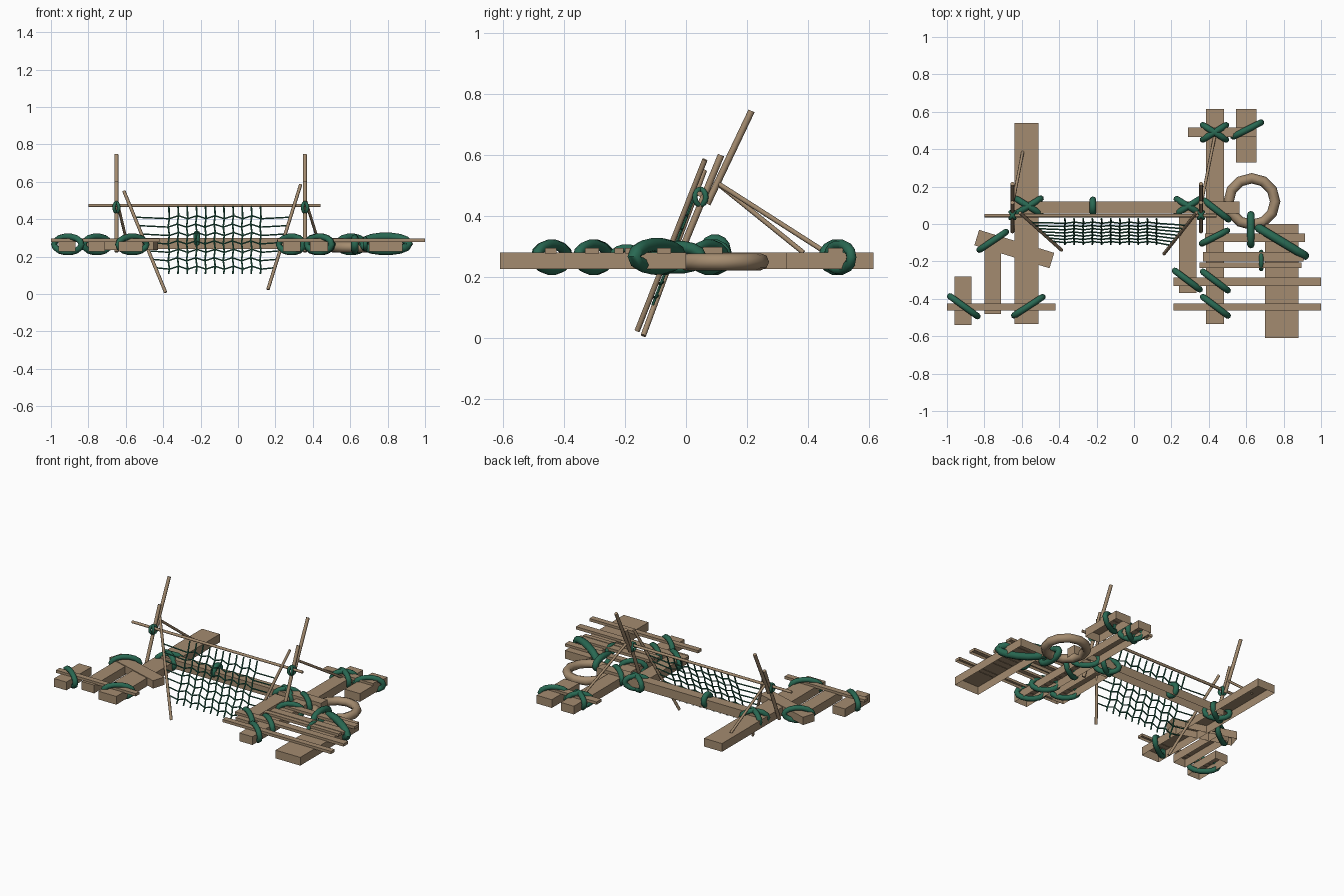
import bpy, bmesh
from math import pi, sin, cos, radians
from mathutils import Vector, Matrix

if "Cube" in bpy.data.objects:
    bpy.data.objects.remove(bpy.data.objects["Cube"])


def material(name, rgb):
    m = bpy.data.materials.new(name)
    m.diffuse_color = (*rgb, 1)
    m.use_nodes = True
    m.node_tree.nodes["Principled BSDF"].inputs["Base Color"].default_value = m.diffuse_color
    return m


WOOD = material("wood", (0.37, 0.26, 0.16))
ROPE = material("rope", (0.022, 0.14, 0.085))


def finish(bm, name, mat, smooth=False):
    me = bpy.data.meshes.new(name)
    bmesh.ops.recalc_face_normals(bm, faces=bm.faces[:])
    bm.to_mesh(me)
    bm.free()
    me.materials.append(mat)
    ob = bpy.data.objects.new(name, me)
    bpy.context.collection.objects.link(ob)
    if smooth:
        bpy.ops.object.select_all(action='DESELECT')
        ob.select_set(True)
        bpy.context.view_layer.objects.active = ob
        bpy.ops.object.shade_smooth_by_angle(angle=radians(50))
    return ob


def plank(name, x0, x1, y0, y1, z0=0.227, z1=0.281, angle=0):
    """Timber with an open underside."""
    bm = bmesh.new()
    c = Vector(((x0 + x1) / 2, (y0 + y1) / 2, (z0 + z1) / 2))
    m = Matrix.Translation(c) @ Matrix.Rotation(radians(angle), 4, 'Z') \
        @ Matrix.Diagonal((x1 - x0, y1 - y0, z1 - z0, 1))
    bmesh.ops.create_cube(bm, size=1, matrix=m)
    bm.normal_update()
    bottom = min(bm.faces, key=lambda f: f.calc_center_median().z)
    ob = finish(bm, name, WOOD)
    # remove the lowest face once normals are outward
    bm = bmesh.new()
    bm.from_mesh(ob.data)
    bottom = min(bm.faces, key=lambda f: f.calc_center_median().z)
    bmesh.ops.delete(bm, geom=[bottom], context='FACES_ONLY')
    bm.to_mesh(ob.data)
    bm.free()


def add_rod(bm, a, b, r, sides):
    a, b = Vector(a), Vector(b)
    d = b - a
    m = Matrix.Translation((a + b) / 2) @ d.to_track_quat('Z', 'Y').to_matrix().to_4x4()
    bmesh.ops.create_cone(bm, cap_ends=True, segments=sides, radius1=r, radius2=r,
                          depth=d.length, matrix=m)


def pole(name, a, b, r=0.01):
    bm = bmesh.new()
    add_rod(bm, a, b, r, 8)
    finish(bm, name, WOOD, True)


def loop(name, centre, length, height, angle, tube, mat=ROPE, tilt=90, n=14, k=8):
    """Oval ring; length and height are outside sizes. tilt 90 stands it upright."""
    bm = bmesh.new()
    a, b = length / 2 - tube, height / 2 - tube
    m = Matrix.Translation(centre) @ Matrix.Rotation(radians(angle), 4, 'Z') \
        @ Matrix.Rotation(radians(tilt), 4, 'X')
    rings = []
    for i in range(n):
        t = 2 * pi * i / n
        p = Vector((a * cos(t), b * sin(t), 0))
        nrm = Vector((b * cos(t), a * sin(t), 0)).normalized()
        rings.append([bm.verts.new(m @ (p + tube * (cos(u) * nrm + sin(u) * Vector((0, 0, 1)))))
                      for u in (2 * pi * j / k for j in range(k))])
    for i in range(n):
        p, q = rings[i], rings[(i + 1) % n]
        for j in range(k):
            bm.faces.new((p[j], q[j], q[(j + 1) % k], p[(j + 1) % k]))
    finish(bm, name, mat, True)


# Main deck timbers
plank("left_long_plank", -0.64, -0.51, -0.535, 0.54)
plank("left_short_plank", -0.80, -0.71, -0.48, -0.08)
plank("left_outer_block", -0.96, -0.87, -0.54, -0.28)
plank("left_slanted_plank", -0.85, -0.43, -0.177, -0.091, 0.235, 0.286, -17)
plank("right_long_plank", 0.385, 0.48, -0.535, 0.615)
plank("right_back_block", 0.545, 0.655, 0.33, 0.615)
plank("right_inner_plank", 0.24, 0.335, -0.37, 0.04)
plank("right_wide_plank", 0.70, 0.88, -0.61, 0.0)
plank("centre_beam", -0.60, 0.565, 0.055, 0.12, 0.24, 0.298)

# Thin cross slats
for i, s in enumerate([(-1.0, -0.42, -0.462, -0.425), (0.29, 0.655, 0.465, 0.515),
                       (0.38, 0.915, -0.095, -0.05), (0.37, 0.905, -0.20, -0.15),
                       (0.35, 0.895, -0.235, -0.205), (0.21, 1.0, -0.332, -0.285),
                       (0.21, 1.0, -0.462, -0.425)]):
    plank(f"cross_slat_{i + 1}", *s, 0.278, 0.296)

# Round float ring
loop("float_ring", (0.63, 0.12, 0.25), 0.305, 0.305, 0, 0.028, WOOD, 0, 12)

# Oval rope lashings: x, y, length, angle
for i, (x, y, length, ang) in enumerate([
        (-0.91, -0.44, 0.215, -36), (-0.565, -0.44, 0.215, 33), (-0.755, -0.09, 0.205, 34),
        (-0.565, 0.095, 0.19, 32), (-0.565, 0.095, 0.19, -32), (0.29, 0.095, 0.18, 32),
        (0.29, 0.095, 0.18, -32), (0.44, 0.075, 0.20, -38), (0.43, -0.07, 0.185, 27),
        (0.285, -0.30, 0.20, -37), (0.435, -0.305, 0.20, -37), (0.435, -0.44, 0.20, -37),
        (0.43, 0.49, 0.18, 32), (0.43, 0.49, 0.18, -32), (0.605, 0.505, 0.20, 27)]):
    loop(f"lashing_{i + 1}", (x, y, 0.265), length, 0.118, ang, 0.017)
loop("ring_lashing", (0.625, -0.03, 0.265), 0.20, 0.11, 90, 0.02)
loop("wide_lashing", (0.79, -0.095, 0.268), 0.335, 0.122, -31, 0.023)
loop("slat_lashing", (0.68, -0.195, 0.268), 0.115, 0.08, 90, 0.013)
loop("beam_lashing", (-0.22, 0.095, 0.288), 0.105, 0.105, 90, 0.018)

# Frame: posts, masts, braces and the bindings at the crossbar
for side, x, foot in (("left", -0.65, (-0.595, 0.385, 0.28)), ("right", 0.358, (0.43, 0.46, 0.28))):
    pole(f"{side}_mast", (x, 0.215, 0.745), (x, 0.07, 0.44), 0.011)
    pole(f"{side}_post", (x, 0.115, 0.60), (x, -0.04, 0.225), 0.011)
    pole(f"{side}_brace", (x, 0.10, 0.51), foot, 0.008)
    for ang in (55, 125):
        loop(f"{side}_binding_{ang}", (x, 0.047, 0.462), 0.062, 0.07, ang, 0.009)
pole("crossbar", (-0.80, 0.045, 0.473), (0.44, 0.045, 0.473), 0.009)

# Slanted poles that carry the net
LT, LB = Vector((-0.61, 0.06, 0.55)), Vector((-0.387, -0.14, 0.008))
RT, RB = Vector((0.335, 0.062, 0.585)), Vector((0.16, -0.16, 0.024))
pole("left_net_pole", LT, LB, 0.009)
pole("right_net_pole", RT, RB, 0.009)


def on_pole(t, b, z):
    return t.lerp(b, (t.z - z) / (t.z - b.z))


def knot(c, z):
    """Point on the net; alternate columns sag, rows sway."""
    x = -0.37 + 0.049 * c
    return Vector((x, 0.03 + 0.385 * (z - 0.47), z))


# Net: rows of zigzag cord tied to the poles, hanging columns
net = bmesh.new()
rows = [0.41 - 0.045 * r for r in range(7)]
grid = []
for r, z in enumerate(rows):
    pts = [knot(c, z + (0.008 if c % 2 else -0.008)) + Vector((0.003 * (-1) ** r, 0, 0))
           for c in range(11)]
    grid.append(pts)
    line = [on_pole(LT, LB, z)] + pts + [on_pole(RT, RB, z)]
    for a, b in zip(line, line[1:]):
        add_rod(net, a, b, 0.0042, 5)
for c in range(11):
    line = [knot(c, 0.468)] + [g[c] for g in grid] + [knot(c, 0.108)]
    for a, b in zip(line, line[1:]):
        add_rod(net, a, b, 0.0048, 5)
finish(net, "net", ROPE, True)
